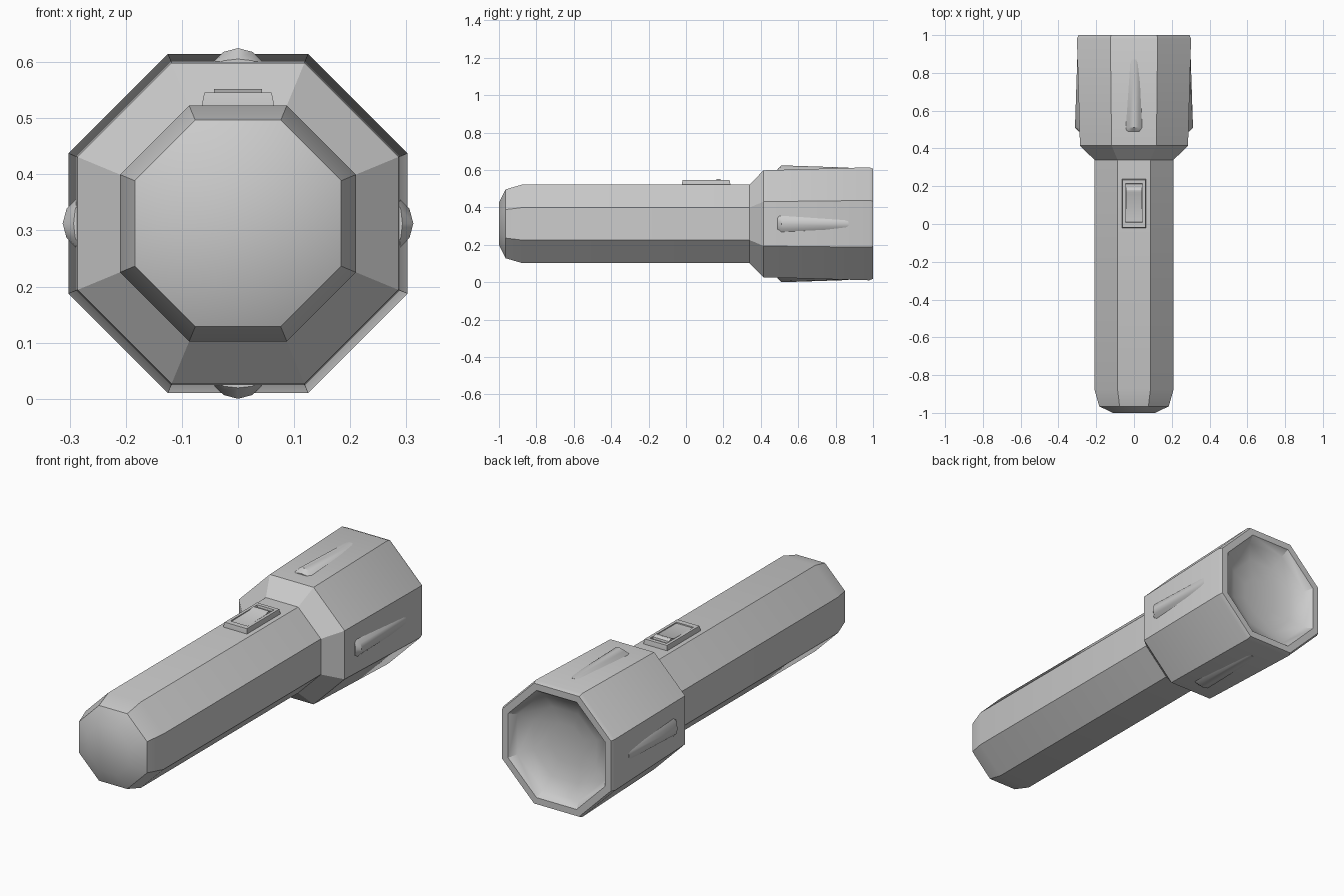
import bpy, bmesh, math
from mathutils import Matrix, Vector

if "Cube" in bpy.data.objects:
    bpy.data.objects.remove(bpy.data.objects["Cube"])

CZ = 0.3125  # height of the long axis
AXIS = Matrix.Translation((0, 0, CZ))


def finish(name, bm, matrix=None):
    bmesh.ops.recalc_face_normals(bm, faces=bm.faces)
    me = bpy.data.meshes.new(name)
    bm.to_mesh(me)
    bm.free()
    if matrix is not None:
        me.transform(matrix)
    ob = bpy.data.objects.new(name, me)
    bpy.context.collection.objects.link(ob)
    bpy.ops.object.select_all(action='DESELECT')
    ob.select_set(True)
    bpy.context.view_layer.objects.active = ob
    bpy.ops.object.shade_smooth_by_angle(angle=math.radians(30))
    return ob


def loft(name, rings, closed=True, cap_start=False, cap_end=False, matrix=None):
    bm = bmesh.new()
    loops = [[bm.verts.new(p) for p in r] for r in rings]
    for a, b in zip(loops, loops[1:]):
        n = len(a)
        for i in range(n if closed else n - 1):
            j = (i + 1) % n
            bm.faces.new((a[i], a[j], b[j], b[i]))
    if cap_start:
        bm.faces.new(loops[0])
    if cap_end:
        bm.faces.new(loops[-1])
    return finish(name, bm, matrix)


def octagon(y, apothem):
    r = apothem / math.cos(math.pi / 8)
    return [Vector((r * math.cos((k + 0.5) * math.pi / 4), y,
                    r * math.sin((k + 0.5) * math.pi / 4))) for k in range(8)]


def rect(hx, y0, y1, z):
    return [(-hx, y0, z), (hx, y0, z), (hx, y1, z), (-hx, y1, z)]


# handle and flared head with recessed reflector, as one octagonal shell
profile = [(-1.0, 0.113), (-0.965, 0.184), (-0.875, 0.21), (0.34, 0.21),
           (0.415, 0.286), (0.98, 0.302), (1.0, 0.294), (1.0, 0.262),
           (0.965, 0.236), (0.935, 0.17), (0.918, 0.09)]
loft("flashlight_body", [octagon(y, a) for y, a in profile],
     cap_start=True, cap_end=True, matrix=AXIS)

# four tapering grip ribs around the head
def rib_section(y, w, base, top):
    side = base + 0.75 * (top - base)
    return [(-w, y, base), (-0.55 * w, y, side), (0, y, top),
            (0.55 * w, y, side), (w, y, base)]


for k, side in enumerate(("top", "left", "bottom", "right")):
    loft("grip_rib_" + side,
         [rib_section(0.49, 0.045, 0.282, 0.293),
          rib_section(0.51, 0.047, 0.285, 0.3125),
          rib_section(0.87, 0.035, 0.290, 0.3005)],
         cap_start=True, cap_end=True,
         matrix=AXIS @ Matrix.Rotation(-k * math.pi / 2, 4, 'Y'))

# switch plate with a shallow recess
loft("switch_plate",
     [rect(0.064, -0.022, 0.237, 0.515), rect(0.064, -0.022, 0.237, 0.525),
      rect(0.060, -0.018, 0.233, 0.546), rect(0.046, 0.008, 0.214, 0.546),
      rect(0.044, 0.010, 0.212, 0.536)], cap_end=True)

# sliding switch button with a raised thumb ridge
side = [(0.012, 0.535), (0.012, 0.543), (0.155, 0.545), (0.168, 0.552),
        (0.180, 0.552), (0.192, 0.545), (0.194, 0.535)]
loft("switch_button", [[(x, y, z) for y, z in side] for x in (-0.043, 0.043)],
     cap_start=True, cap_end=True)
